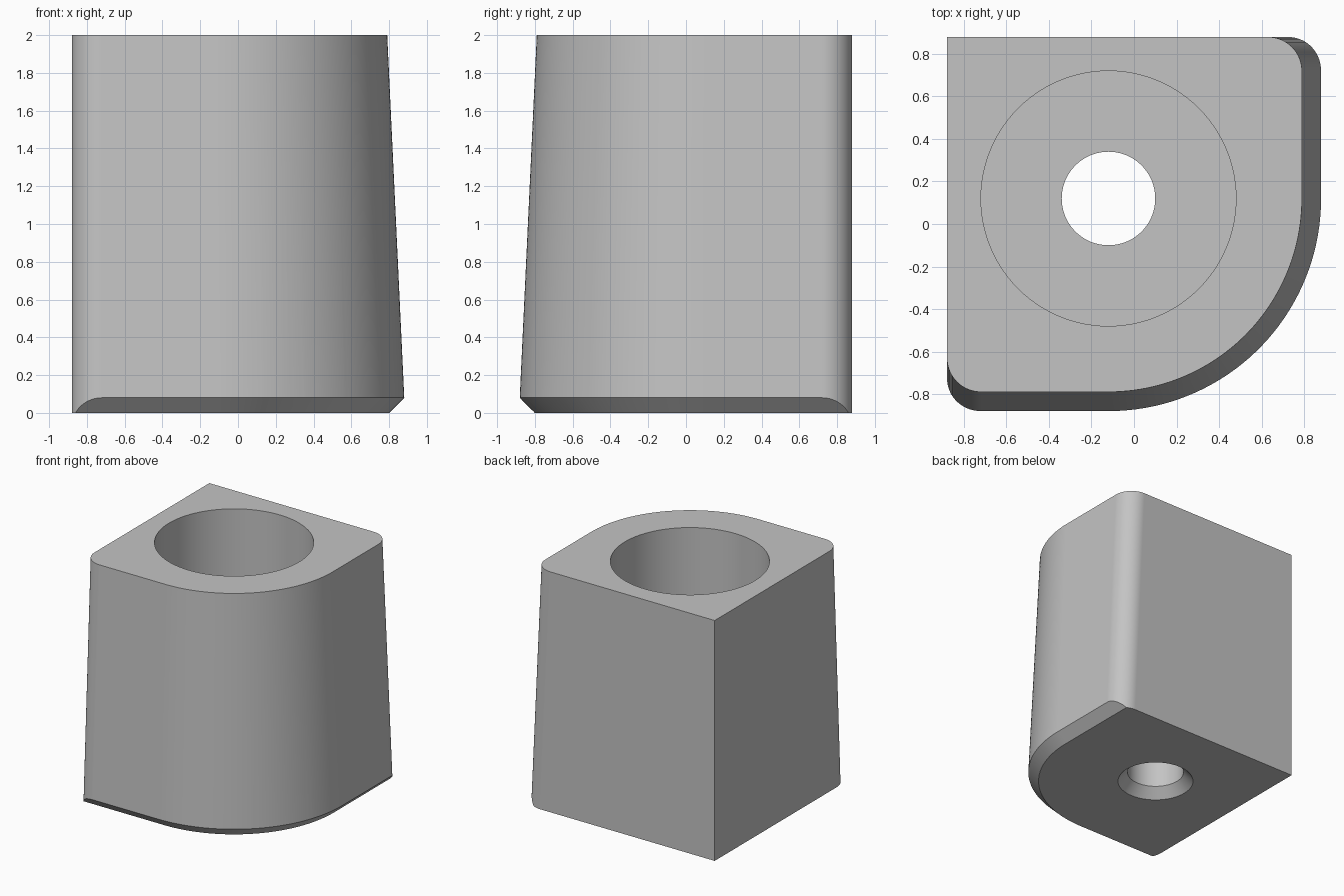
import bpy
import bmesh
from math import cos, sin, pi

cube = bpy.data.objects.get("Cube")
if cube:
    bpy.data.objects.remove(cube, do_unlink=True)

AXIS_X, AXIS_Y = -0.12, 0.12   # shared centre of the bore and the big rounded corner
SIDE = 0.88                    # flat left and back faces
FILLET = 0.16

grey = bpy.data.materials.new("grey")
grey.use_nodes = True
grey.diffuse_color = (0.55, 0.55, 0.55, 1)
grey.node_tree.nodes["Principled BSDF"].inputs["Base Color"].default_value = (0.55, 0.55, 0.55, 1)


def arc(cx, cy, r, start, end, steps):
    angles = [start + (end - start) * i / steps for i in range(steps + 1)]
    return [(cx + r * cos(a), cy + r * sin(a)) for a in angles]


def outline(reach, side, fillet):
    """Square with one big round corner; reach is the extent to +x and -y."""
    big = arc(AXIS_X, AXIS_Y, reach - AXIS_X, -pi / 2, 0, 48)
    if not fillet:
        return [(-side, side), (-side, -reach)] + big + [(reach, side)]
    left = arc(-side + fillet, -reach + fillet, fillet, pi, 1.5 * pi, 14)
    back = arc(reach - fillet, side - fillet, fillet, 0, pi / 2, 14)
    return [(-side, side)] + left + big + back


def loft(name, sections):
    """Skin a stack of (height, outline) sections and cap both ends."""
    bm = bmesh.new()
    rings = [[bm.verts.new((x, y, z)) for x, y in pts] for z, pts in sections]
    for low, high in zip(rings, rings[1:]):
        n = len(low)
        for i in range(n):
            j = (i + 1) % n
            bm.faces.new((low[i], low[j], high[j], high[i]))
    bm.faces.new(rings[0][::-1])
    bm.faces.new(rings[-1])
    bmesh.ops.recalc_face_normals(bm, faces=bm.faces)
    mesh = bpy.data.meshes.new(name)
    bm.to_mesh(mesh)
    bm.free()
    mesh.materials.append(grey)
    obj = bpy.data.objects.new(name, mesh)
    bpy.context.collection.objects.link(obj)
    return obj


# Drafted block
block = loft("foot_block", [(0, outline(0.884, SIDE, FILLET)),
                            (2, outline(0.79, SIDE, FILLET))])

# Envelope that trims the bottom edge to a 45 degree chamfer
envelope = loft("chamfer_envelope", [(z, outline(0.80 + z, 1.2, 0)) for z in (-0.1, 2.2)])

# Stepped bore: countersink, screw hole, wide well
bore_profile = [(0.37, -0.08), (0.22, 0.08), (0.22, 0.4), (0.6, 0.4), (0.6, 2.1)]
bore = loft("bore_cutter", [(z, arc(AXIS_X, AXIS_Y, r, 0, 2 * pi, 96)[:-1])
                            for r, z in bore_profile])

bpy.ops.object.select_all(action='DESELECT')
bpy.context.view_layer.objects.active = block
block.select_set(True)
for cutter, operation in ((envelope, 'INTERSECT'), (bore, 'DIFFERENCE')):
    mod = block.modifiers.new(cutter.name, 'BOOLEAN')
    mod.object = cutter
    mod.operation = operation
    mod.solver = 'EXACT'
    bpy.ops.object.modifier_apply(modifier=mod.name)
    bpy.data.objects.remove(cutter, do_unlink=True)

# Smooth curved walls, crisp edges
bpy.ops.object.shade_smooth_by_angle(angle=pi / 7)
weighted = block.modifiers.new("weighted_normals", 'WEIGHTED_NORMAL')
weighted.keep_sharp = True
